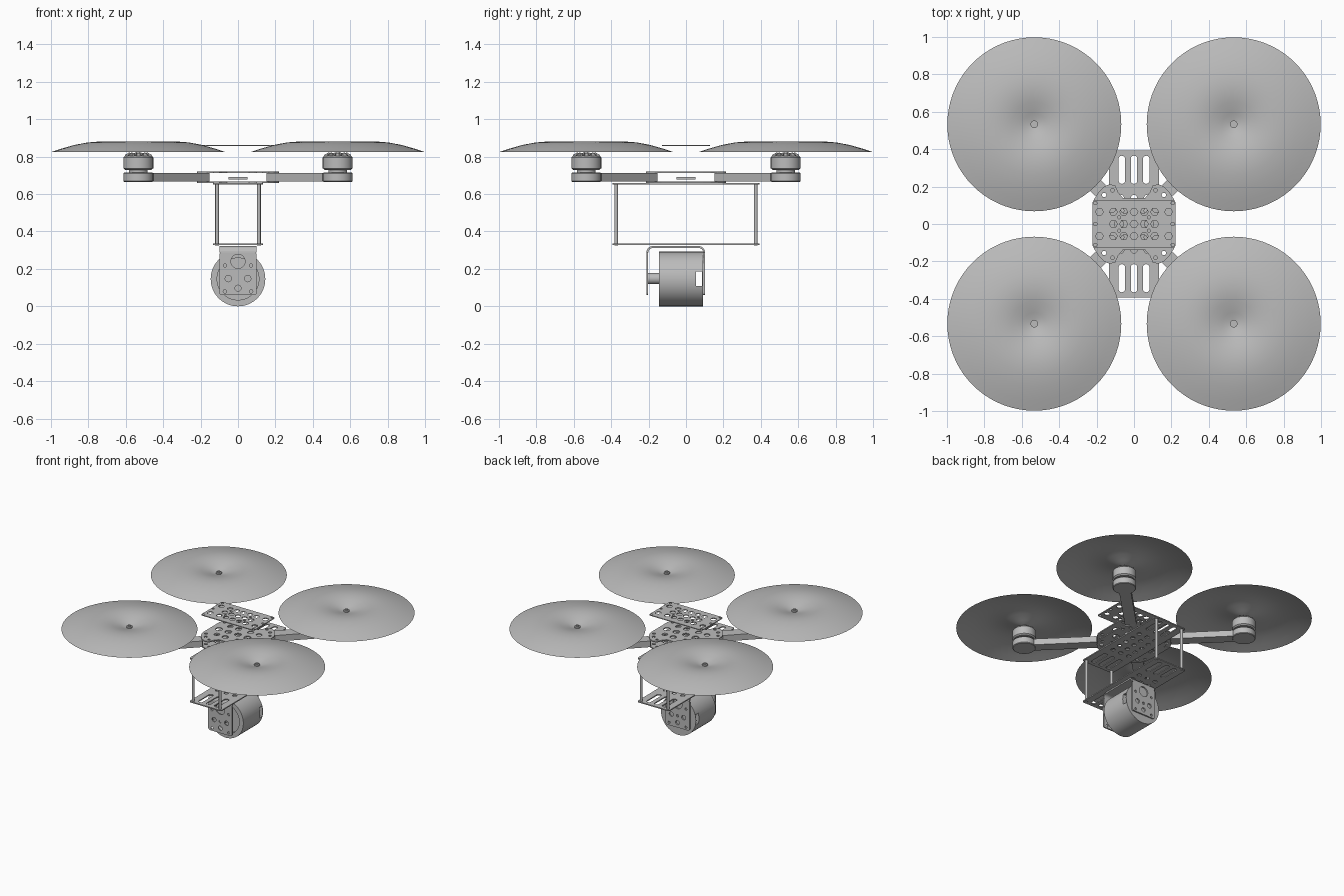
import bpy, bmesh
from math import pi, sin, cos, radians
from mathutils import Matrix, Vector

if "Cube" in bpy.data.objects:
    bpy.data.objects.remove(bpy.data.objects["Cube"], do_unlink=True)

grey = bpy.data.materials.new("plain grey")
grey.use_nodes = True
grey.diffuse_color = (0.5, 0.5, 0.5, 1)
grey.node_tree.nodes["Principled BSDF"].inputs["Base Color"].default_value = (0.5, 0.5, 0.5, 1)

FACING_FRONT = Matrix.Rotation(pi / 2, 4, "X")
FACING_SIDE = Matrix(((0, 0, 1, 0), (1, 0, 0, 0), (0, 1, 0, 0), (0, 0, 0, 1)))


def add(name, mesh, matrix):
    mesh.materials.clear()
    mesh.materials.append(grey)
    ob = bpy.data.objects.new(name, mesh)
    ob.matrix_world = matrix
    bpy.context.collection.objects.link(ob)
    return ob


def at(x, y, z):
    return Matrix.Translation((x, y, z))


def circle(x, y, r, n=16):
    return [(x + r * cos(2 * pi * i / n), y + r * sin(2 * pi * i / n)) for i in range(n)]


def rounded(x0, x1, y0, y1, r, n=5):
    """Rounded rectangle outline."""
    pts = []
    corners = ((x1 - r, y1 - r), (x0 + r, y1 - r), (x0 + r, y0 + r), (x1 - r, y0 + r))
    for k, (cx, cy) in enumerate(corners):
        for i in range(n + 1):
            a = (k + i / n) * pi / 2
            pts.append((cx + r * cos(a), cy + r * sin(a)))
    return pts


def plate(name, outlines, thick, matrix):
    """Flat sheet: first outline is the rim, the others are holes."""
    cu = bpy.data.curves.new(name, "CURVE")
    cu.dimensions = "2D"
    cu.fill_mode = "BOTH"
    cu.extrude = thick / 2
    for pts in outlines:
        sp = cu.splines.new("POLY")
        sp.points.add(len(pts) - 1)
        for p, (x, y) in zip(sp.points, pts):
            p.co = (x, y, 0, 1)
        sp.use_cyclic_u = True
        sp.use_smooth = False
    tmp = bpy.data.objects.new(name + "_outline", cu)
    bpy.context.collection.objects.link(tmp)
    dg = bpy.context.evaluated_depsgraph_get()
    mesh = bpy.data.meshes.new_from_object(tmp.evaluated_get(dg))
    bpy.data.objects.remove(tmp, do_unlink=True)
    return add(name, mesh, matrix)


def lathe(name, profile, matrix, steps=48):
    """Spin an (r, z) profile round z; sharp corners stay sharp."""
    bm = bmesh.new()
    vs = [bm.verts.new((r, 0, z)) for r, z in profile]
    es = [bm.edges.new(p) for p in zip(vs, vs[1:])]
    bmesh.ops.spin(bm, geom=vs + es, cent=(0, 0, 0), axis=(0, 0, 1), angle=2 * pi, steps=steps)
    bmesh.ops.remove_doubles(bm, verts=bm.verts, dist=0.0001)
    bmesh.ops.recalc_face_normals(bm, faces=bm.faces)
    for f in bm.faces:
        f.smooth = True
    for e in bm.edges:
        e.smooth = not e.is_manifold or e.calc_face_angle() < radians(30)
    mesh = bpy.data.meshes.new(name)
    bm.to_mesh(mesh)
    bm.free()
    return add(name, mesh, matrix)


def box(name, size, matrix):
    bm = bmesh.new()
    bmesh.ops.create_cube(bm, size=1, matrix=Matrix.Diagonal((*size, 1)))
    mesh = bpy.data.meshes.new(name)
    bm.to_mesh(mesh)
    bm.free()
    return add(name, mesh, matrix)


# Four arms, each with a motor and a shallow dished rotor disc
REACH = 0.533 * 2 ** 0.5
ROTOR = [(0, 0.836), (0.02, 0.838), (0.06, 0.851), (0.12, 0.869), (0.17, 0.878), (0.22, 0.88),
         (0.27, 0.876), (0.34, 0.863), (0.41, 0.843), (0.465, 0.825)]
BELL = [(0, 0.73), (0.07, 0.73), (0.08, 0.738), (0.08, 0.795), (0.074, 0.803), (0.05, 0.803), (0, 0.803)]
for k, corner in enumerate(("back_left", "back_right", "front_right", "front_left")):
    spin = Matrix.Rotation(pi / 4 + k * pi / 2, 4, "Z")
    hub = spin @ at(REACH, 0, 0)
    plate("arm_" + corner, [rounded(0.25, REACH, -0.04, 0.04, 0.008)], 0.046, spin @ at(0, 0, 0.69))
    lathe("arm_end_" + corner, [(0, 0.665), (0.076, 0.665), (0.08, 0.669), (0.08, 0.711),
                                (0.076, 0.715), (0, 0.715)], hub)
    lathe("motor_neck_" + corner, [(0.05, 0.71), (0.05, 0.735)], hub)
    lathe("motor_bell_" + corner, BELL, hub)
    lathe("motor_cap_" + corner, [(0.045, 0.8), (0.045, 0.82), (0, 0.82)], hub)
    for i in range(12):
        rib = hub @ Matrix.Rotation(i * pi / 6, 4, "Z") @ at(0.057, 0, 0.808)
        box("motor_rib_" + corner, (0.03, 0.008, 0.018), rib @ Matrix.Rotation(0.5, 4, "Y"))
    lathe("rotor_disc_" + corner, ROTOR, hub, 72)
    lathe("shaft_" + corner, [(0.01, 0.81), (0.01, 0.855), (0, 0.855)], hub, 16)
    lathe("rotor_nut_" + corner, [(0.02, 0.83), (0.02, 0.848), (0, 0.848)], hub, 24)

# Two body plates that clamp the arms
QUARTER = [(0.22, 0.09), (0.215, 0.13), (0.19, 0.17), (0.16, 0.2), (0.13, 0.213), (0.1, 0.205),
           (0.085, 0.17), (0.06, 0.14)]
rim = QUARTER + [(-x, y) for x, y in QUARTER[::-1]]
rim += [(-x, -y) for x, y in rim]
body_holes = [circle(sx * x, sy * y, r) for sx in (-1, 1) for sy in (-1, 1)
              for x, y, r in ((0.16, 0.155, 0.012), (0.115, 0.18, 0.01), (0.19, 0.11, 0.01),
                              (0.05, 0.08, 0.022), (0.12, 0.08, 0.02))]
body_holes += [circle(x, 0, 0.024) for x in (-0.16, -0.08, 0, 0.08, 0.16)]
for name, z in (("upper_body_plate", 0.718), ("lower_body_plate", 0.664)):
    plate(name, [rim] + body_holes, 0.008, at(0, 0, z))
box("body_core", (0.1, 0.1, 0.012), at(0, 0, 0.684))

# Separate top plate with hexagonal holes
top_holes = [circle(x, y, 0.021, 6) for y in (-0.065, 0, 0.065)
             for x in (-0.185, -0.11, -0.055, 0, 0.055, 0.11, 0.185) if y or abs(x) < 0.15]
top_holes += [circle(x, y, 0.009) for x in (-0.207, 0.207) for y in (-0.112, 0, 0.112)]
top_holes += [circle(x, y, 0.008) for x in (-0.08, 0.08) for y in (-0.035, 0.035)]
plate("top_plate", [rounded(-0.222, 0.222, -0.127, 0.127, 0.015)] + top_holes, 0.006, at(0, 0, 0.86))

# Payload cage: two slotted trays joined by four posts
slots = [rounded(x - 0.017, x + 0.017, min(y, y + 0.15), max(y, y + 0.15), 0.016)
         for x in (-0.065, 0, 0.065) for y in (0.215, -0.365)]
tray_holes = [circle(x, y, 0.016) for x in (-0.07, 0, 0.07) for y in (-0.14, -0.07, 0, 0.07, 0.14)]
tray = [rounded(-0.133, 0.133, -0.392, 0.392, 0.012)] + slots + tray_holes
plate("upper_tray", tray, 0.008, at(0, 0, 0.656))
plate("lower_tray", tray, 0.008, at(0, 0, 0.331))
for x in (-0.112, 0.112):
    for y in (-0.373, 0.373):
        lathe("cage_post", [(0, 0.325), (0.01, 0.325), (0.01, 0.66), (0, 0.66)], at(x, y, 0), 16)

# Camera bracket: bent strap with a drilled leg at each end
T, BEND = 0.01, 0.035


def bend(inset):
    r = BEND - inset
    arc = [(r * cos(a * pi / 12), r * sin(a * pi / 12)) for a in range(7)]
    right = [(0.102 - BEND + x, 0.322 - BEND + z) for x, z in arc]
    left = [(-0.212 + BEND - x, 0.322 - BEND + z) for x, z in arc[::-1]]
    return right + left


plate("bracket_strap", [bend(0) + bend(T)[::-1]], 0.2, FACING_SIDE)
leg_holes = [circle(0, 0.24, 0.038, 24), circle(0, 0.097, 0.016)]
leg_holes += [circle(x, 0.148, r) for x, r in ((-0.052, 0.017), (0, 0.01), (0.052, 0.017))]
leg_holes += [circle(x, z, 0.009) for x in (-0.07, 0.07) for z in (0.08, 0.218)]
leg = [rounded(-0.1, 0.1, 0.06, 0.288, 0.014)] + leg_holes
for name, y in (("front_bracket_leg", -0.207), ("back_bracket_leg", 0.097)):
    plate(name, leg, T, at(0, y, 0) @ FACING_FRONT)

# Camera drum with a recessed front and a slot through its rear end
drum = lathe("camera_drum", [(0, -0.09), (0.146, -0.09), (0.146, 0.145), (0.112, 0.145),
                             (0.112, 0.115), (0, 0.115)], at(0, 0, 0.146) @ FACING_FRONT, 64)
cutter = box("slot_cutter", (0.4, 0.032, 0.078), at(0, 0.07, 0.148))
cutter.hide_render = True
cutter.hide_viewport = True
cut = drum.modifiers.new("slot", "BOOLEAN")
cut.object = cutter
cut.operation = "DIFFERENCE"
lathe("camera_axle", [(0, 0.11), (0.03, 0.11), (0.03, 0.207), (0, 0.207)],
      at(0, 0, 0.148) @ FACING_FRONT, 24)
